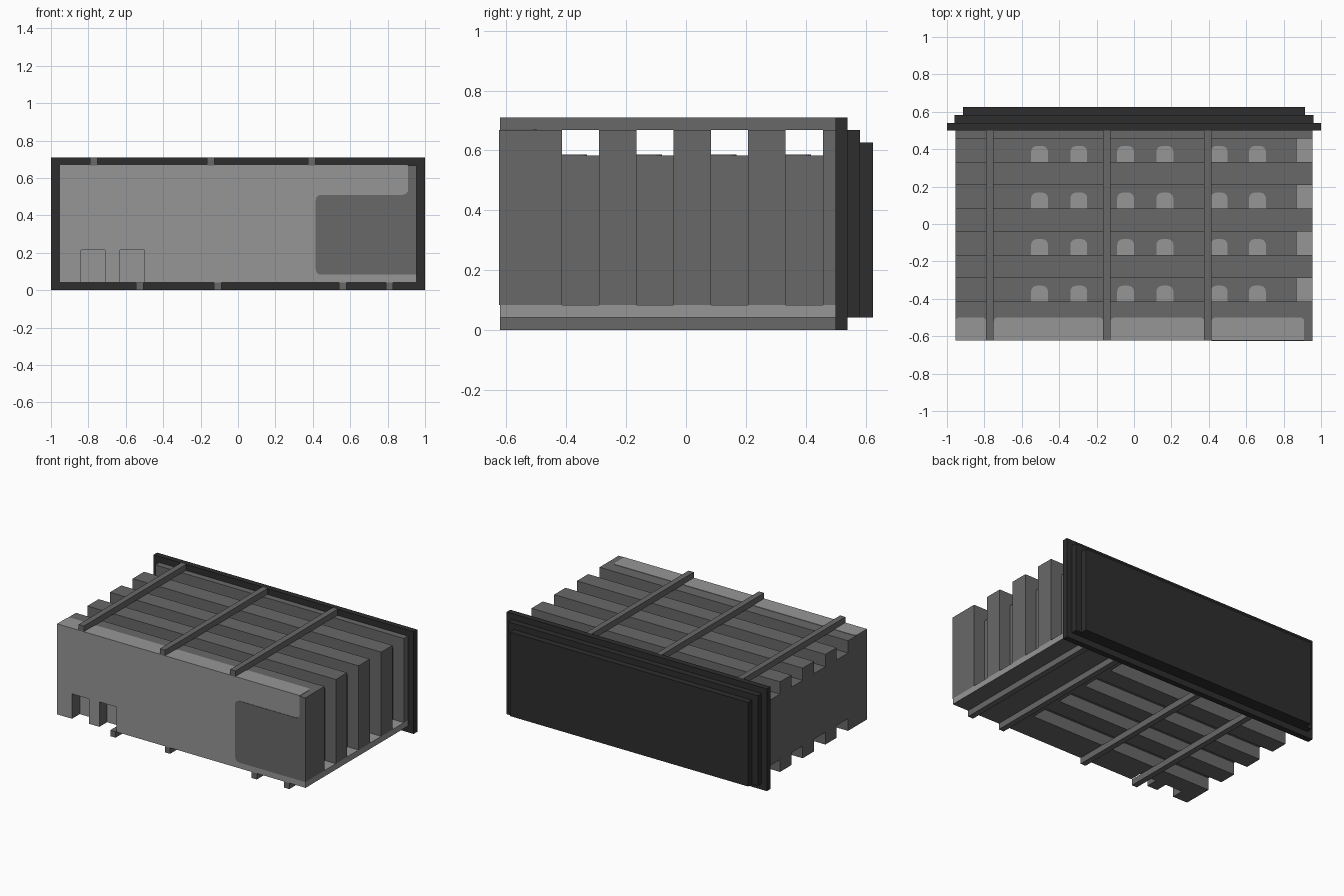
import bpy, bmesh, math

if "Cube" in bpy.data.objects:
    bpy.data.objects.remove(bpy.data.objects["Cube"])


def material(name, v):
    m = bpy.data.materials.new(name)
    m.diffuse_color = (v, v, v, 1)
    m.use_nodes = True
    m.node_tree.nodes["Principled BSDF"].inputs["Base Color"].default_value = m.diffuse_color
    return m


LIGHT = material("light grey", 0.305)
MID = material("mid grey", 0.138)
DARK = material("charcoal", 0.027)


def obj_from(bm, name, *mats):
    bmesh.ops.recalc_face_normals(bm, faces=bm.faces)
    me = bpy.data.meshes.new(name)
    bm.to_mesh(me)
    bm.free()
    for m in mats:
        me.materials.append(m)
    ob = bpy.data.objects.new(name, me)
    bpy.context.collection.objects.link(ob)
    return ob


def prism(bm, pts, d):
    """Extrude a closed loop of 3D points by the vector d."""
    f = bm.faces.new([bm.verts.new(p) for p in pts])
    r = bmesh.ops.extrude_face_region(bm, geom=[f])
    vs = [v for v in r["geom"] if isinstance(v, bmesh.types.BMVert)]
    bmesh.ops.translate(bm, verts=vs, vec=d)


def box(bm, x0, x1, y0, y1, z0, z1):
    prism(bm, [(x0, y0, z0), (x1, y0, z0), (x1, y1, z0), (x0, y1, z0)], (0, 0, z1 - z0))


def arc(cx, cy, r, a0, a1, n=4):
    return [(cx + r * math.cos(math.radians(a0 + (a1 - a0) * i / n)),
             cy + r * math.sin(math.radians(a0 + (a1 - a0) * i / n))) for i in range(n + 1)]


def tab(x0, x1, y0, y1, r):
    """Flat outline with both far corners rounded."""
    return [(x0, y0), (x1, y0)] + arc(x1 - r, y1 - r, r, 0, 90) + arc(x0 + r, y1 - r, r, 90, 180)


X, Y0, Y1, Z0, Z1 = 0.955, -0.622, 0.5, 0.042, 0.668
DEEP = 0.085
FLOOR = Z1 - DEEP
GROOVES = [(-0.415 + 0.249 * i, -0.29 + 0.249 * i) for i in range(4)]

# Main body
bm = bmesh.new()
box(bm, -X, X, Y0, Y1, Z0, Z1)
body = obj_from(bm, "body", MID, LIGHT)

# Cutter: L grooves over top and right side, grooves underneath, two front slots
bm = bmesh.new()
for a, b in GROOVES:
    outline = [(-1.1, FLOOR), (X - DEEP, FLOOR), (X - DEEP, 0.083), (1.1, 0.083), (1.1, 0.9), (-1.1, 0.9)]
    prism(bm, [(x, a, z) for x, z in outline], (0, b - a, 0))
    box(bm, -1.1, 0.47, a, b, -0.1, Z0 + DEEP)
for x in (-0.84, -0.63):
    box(bm, x, x + 0.13, -0.8, Y0 + DEEP, -0.1, 0.215)
cutter = obj_from(bm, "groove_cutter", MID)

mod = body.modifiers.new("grooves", 'BOOLEAN')
mod.operation, mod.solver, mod.object = 'DIFFERENCE', 'EXACT', cutter
bpy.context.view_layer.objects.active = body
bpy.ops.object.modifier_apply(modifier=mod.name)
bpy.data.objects.remove(cutter)

# Light front and light sill along the right side
bm = bmesh.new()
bm.from_mesh(body.data)
bmesh.ops.bisect_plane(bm, geom=bm.verts[:] + bm.edges[:] + bm.faces[:],
                       plane_co=(0, 0, 0.083), plane_no=(0, 0, 1))
bm.normal_update()
for f in bm.faces:
    c, n = f.calc_center_median(), f.normal
    front = n.y < -0.9 and c.y < Y0 + DEEP + 0.01
    sill = c.x > X - DEEP and c.z < 0.09 and (n.x > 0.9 or n.z > 0.9)
    f.material_index = 1 if front or sill else 0
bm.to_mesh(body.data)
bm.free()

# Dark patch on the front
bm = bmesh.new()
r = 0.03
shape = ([(X, 0.083), (X, Z1), (0.91, Z1)] + arc(0.88, 0.54, r, 0, -90)
         + arc(0.415 + r, 0.51 - r, r, 90, 180) + arc(0.415 + r, 0.083 + r, r, 180, 270))
prism(bm, [(x, Y0, z) for x, z in shape], (0, -0.003, 0))
obj_from(bm, "front_patch", MID)

# Light patches on the top edge and arches on the groove floors
bm = bmesh.new()
for x0, x1 in ((-X, -0.79), (-0.75, -0.165), (-0.125, 0.375), (0.415, 0.91)):
    prism(bm, [(x, y, Z1) for x, y in tab(x0, x1, Y0, -0.5, 0.02)], (0, 0, 0.003))
for a, b in GROOVES:
    for x in (-0.505, -0.295, -0.045, 0.165, 0.455, 0.66):
        prism(bm, [(px, py, FLOOR) for px, py in tab(x - 0.045, x + 0.045, a, a + 0.085, 0.03)],
              (0, 0, 0.003))
obj_from(bm, "light_patches", LIGHT)

# Rails above and below
for name, xs, z0, z1 in (("top_rails", (-0.77, -0.145, 0.395), Z1, 0.71),
                         ("bottom_rails", (-0.525, -0.107, 0.56, 0.81), 0, Z0)):
    bm = bmesh.new()
    for x in xs:
        box(bm, x - 0.02, x + 0.02, Y0, Y1, z0, z1)
    obj_from(bm, name, MID)

# Stepped back plate
bm = bmesh.new()
for x, y0, y1, z0, z1 in ((1, Y1, 0.54, 0, 0.71), (0.96, 0.54, 0.582, 0.042, 0.668),
                          (0.915, 0.582, 0.625, 0.042, 0.626)):
    box(bm, -x, x, y0, y1, z0, z1)
obj_from(bm, "back_plate", DARK)
